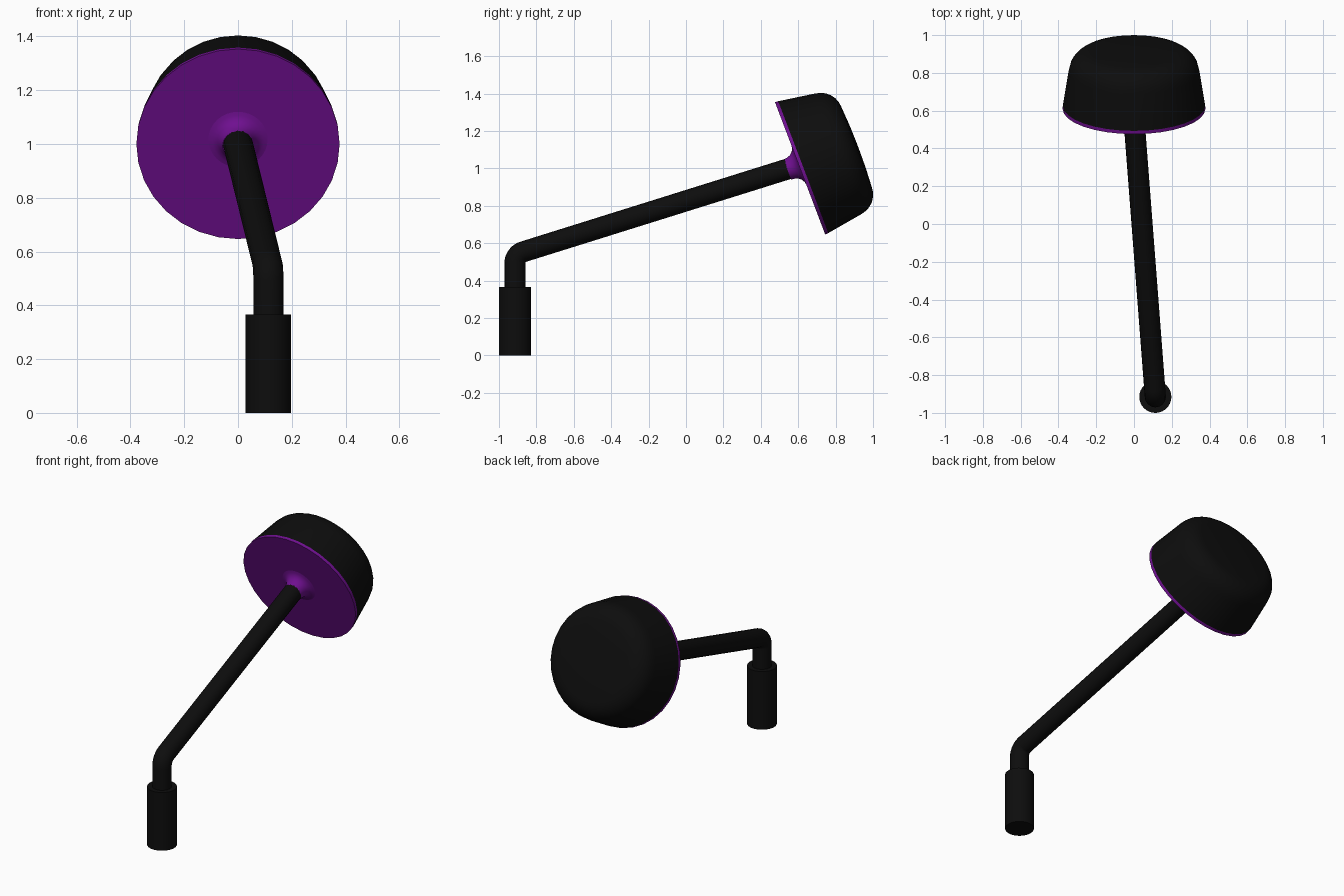
import bpy, bmesh
from math import cos, sin, tan, pi, radians
from mathutils import Vector

default = bpy.data.objects.get("Cube")
if default:
    bpy.data.objects.remove(default, do_unlink=True)


def material(name, rgb):
    mat = bpy.data.materials.new(name)
    mat.use_nodes = True
    mat.diffuse_color = (*rgb, 1)
    mat.node_tree.nodes["Principled BSDF"].inputs["Base Color"].default_value = (*rgb, 1)
    return mat


BLACK = material("black", (0.004, 0.004, 0.004))
PURPLE = material("purple", (0.16, 0.005, 0.28))


def smooth(obj, angle):
    bpy.ops.object.select_all(action="DESELECT")
    obj.select_set(True)
    bpy.context.view_layer.objects.active = obj
    bpy.ops.object.shade_smooth_by_angle(angle=radians(angle))


def lathe(name, profile, origin, axis, mat, segments=32, caps=(True, True)):
    """Revolve (radius, distance) pairs around an axis."""
    bm = bmesh.new()
    rings = [[bm.verts.new((r * cos(2 * pi * i / segments), r * sin(2 * pi * i / segments), h))
              for i in range(segments)] for r, h in profile]
    for low, high in zip(rings, rings[1:]):
        for i in range(segments):
            j = (i + 1) % segments
            bm.faces.new((low[i], low[j], high[j], high[i]))
    if caps[0]:
        bm.faces.new(rings[0][::-1])
    if caps[1]:
        bm.faces.new(rings[-1])
    mesh = bpy.data.meshes.new(name)
    bm.to_mesh(mesh)
    bm.free()
    obj = bpy.data.objects.new(name, mesh)
    bpy.context.collection.objects.link(obj)
    mesh.materials.append(mat)
    obj.location = origin
    obj.rotation_euler = Vector(axis).to_track_quat("Z", "Y").to_euler()
    smooth(obj, 35)
    return obj


UP = Vector((0, 0, 1))
BASE = Vector((0.113, -0.915, 0))
ELBOW = BASE + UP * 0.54
ARM_END = Vector((0, 0.555, 1.0))
HEAD = Vector((0, 0.61, 1.0))
HEAD_AXIS = Vector((0, 0.935, 0.355)).normalized()

# Grip at the foot
lathe("grip", [(0.085, 0), (0.085, 0.365)], BASE, UP, BLACK)

# Bent arm: upright stem, tight elbow, long straight run
arm_dir = (ARM_END - ELBOW).normalized()
side = (arm_dir - UP * arm_dir.z).normalized()
bend = UP.angle(arm_dir)
R = 0.065
start = ELBOW - UP * R * tan(bend / 2)
steps = 10
path = [BASE + UP * 0.3]
for k in range(steps + 1):
    a = bend * k / steps
    path.append(start + side * R * (1 - cos(a)) + UP * R * sin(a))
path.append(ARM_END)

curve = bpy.data.curves.new("arm", "CURVE")
curve.dimensions = "3D"
curve.bevel_depth = 0.056
curve.bevel_resolution = 6
curve.use_fill_caps = True
spline = curve.splines.new("POLY")
spline.points.add(len(path) - 1)
for point, co in zip(spline.points, path):
    point.co = (*co, 1)
arm = bpy.data.objects.new("arm", curve)
bpy.context.collection.objects.link(arm)
curve.materials.append(BLACK)
bpy.ops.object.select_all(action="DESELECT")
arm.select_set(True)
bpy.context.view_layer.objects.active = arm
bpy.ops.object.convert(target="MESH")
smooth(bpy.context.view_layer.objects.active, 35)

# Flared neck where the arm meets the face plate
neck_origin = HEAD + Vector((0, -0.355, 0.935)) * 0.018
lathe("neck", [(0.057, -0.066), (0.06, -0.045), (0.067, -0.026), (0.08, -0.011),
               (0.096, -0.003), (0.115, 0.001)],
      neck_origin, HEAD_AXIS, PURPLE, caps=(True, False))

# Round face plate
lathe("face_plate", [(0.378, 0), (0.377, 0.018)], HEAD, HEAD_AXIS, PURPLE, 32, (True, False))

# Tapered head shell with a rounded back edge
shell = [(0.377, 0.018), (0.346, 0.215)]
for k in range(1, 7):
    a = radians(8 + 82 * k / 6)
    shell.append((0.228 + 0.118 * cos(a), 0.205 + 0.118 * sin(a)))
shell += [(0.12, 0.329), (0.03, 0.331)]
lathe("head_shell", shell, HEAD, HEAD_AXIS, BLACK, 32, (False, True))
